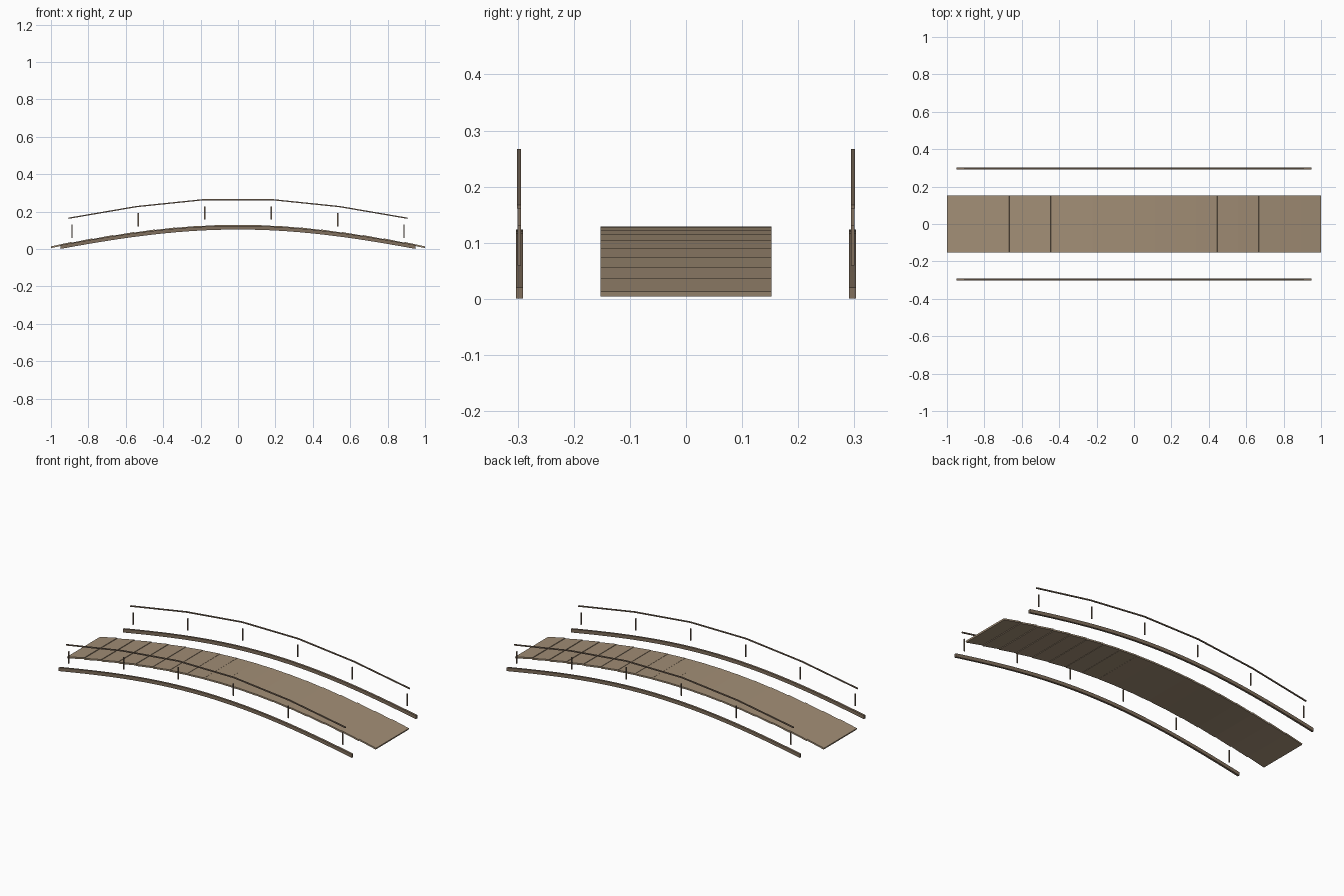
import bpy, bmesh, math
from mathutils import Vector, Matrix

if "Cube" in bpy.data.objects:
    bpy.data.objects.remove(bpy.data.objects["Cube"])

SPAN = 2.133      # full wavelength of the arch curve
RISE = 0.125


def arch(x):
    return RISE * math.cos(math.pi * x / SPAN)


def slope(x):
    return -RISE * math.pi / SPAN * math.sin(math.pi * x / SPAN)


def material(name, rgb):
    m = bpy.data.materials.new(name)
    m.diffuse_color = (*rgb, 1)
    m.use_nodes = True
    m.node_tree.nodes["Principled BSDF"].inputs["Base Color"].default_value = m.diffuse_color
    return m


plank_mat = material("light_wood", (0.36, 0.27, 0.18))
beam_mat = material("dark_wood", (0.22, 0.16, 0.11))


def finish(name, bm, mat):
    bmesh.ops.recalc_face_normals(bm, faces=bm.faces)
    me = bpy.data.meshes.new(name)
    bm.to_mesh(me)
    bm.free()
    me.materials.append(mat)
    ob = bpy.data.objects.new(name, me)
    bpy.context.collection.objects.link(ob)
    return ob


def box(bm, center, size, tilt=0.0):
    mat = (Matrix.Translation(center) @ Matrix.Rotation(tilt, 4, 'Y')
           @ Matrix.Diagonal((*size, 1)))
    bmesh.ops.create_cube(bm, size=1, matrix=mat)


def strip(bm, points, y, width, height):
    """Rectangular bar following (x, z) centre points."""
    rings = []
    for x, z in points:
        rings.append([bm.verts.new((x, y + sy * width / 2, z + sz * height / 2))
                      for sy, sz in ((-1, -1), (1, -1), (1, 1), (-1, 1))])
    for a, b in zip(rings, rings[1:]):
        for i in range(4):
            j = (i + 1) % 4
            bm.faces.new((a[i], a[j], b[j], b[i]))
    bm.faces.new(rings[0])
    bm.faces.new(rings[-1])


# deck: 18 planks, each tilted a little more than the arch
N = 18
pitch = 2 / N
thick = 0.009
bm = bmesh.new()
for i in range(N):
    x = -1 + (i + 0.5) * pitch
    s = 1.2 * slope(x)
    ang = math.atan(s)
    box(bm, (x, 0, arch(x) + 0.0033 - thick / 2),
        (pitch / math.cos(ang), 0.305, thick), -ang)
finish("deck_planks", bm, plank_mat)

for side, sy in (("front", -1), ("back", 1)):
    # curved side beam
    bm = bmesh.new()
    xs = [-0.95 + 1.9 * i / 24 for i in range(25)]
    strip(bm, [(x, arch(x) - 0.021 + 0.01) for x in xs], sy * 0.2965, 0.0125, 0.020)
    finish(side + "_beam", bm, beam_mat)

    # posts
    bm = bmesh.new()
    for x, z in ((0.178, 0.192), (0.533, 0.156), (0.888, 0.095)):
        for sx in (-1, 1):
            box(bm, (sx * x, sy * 0.2975, z), (0.006, 0.006, 0.071))
    finish(side + "_posts", bm, beam_mat)

    # handrail
    half = [(0.181, 0.2637), (0.543, 0.2265), (0.905, 0.1645)]
    pts = [(-x, z) for x, z in reversed(half)] + half
    bm = bmesh.new()
    strip(bm, pts, sy * 0.2975, 0.0066, 0.0066)
    finish(side + "_handrail", bm, beam_mat)
